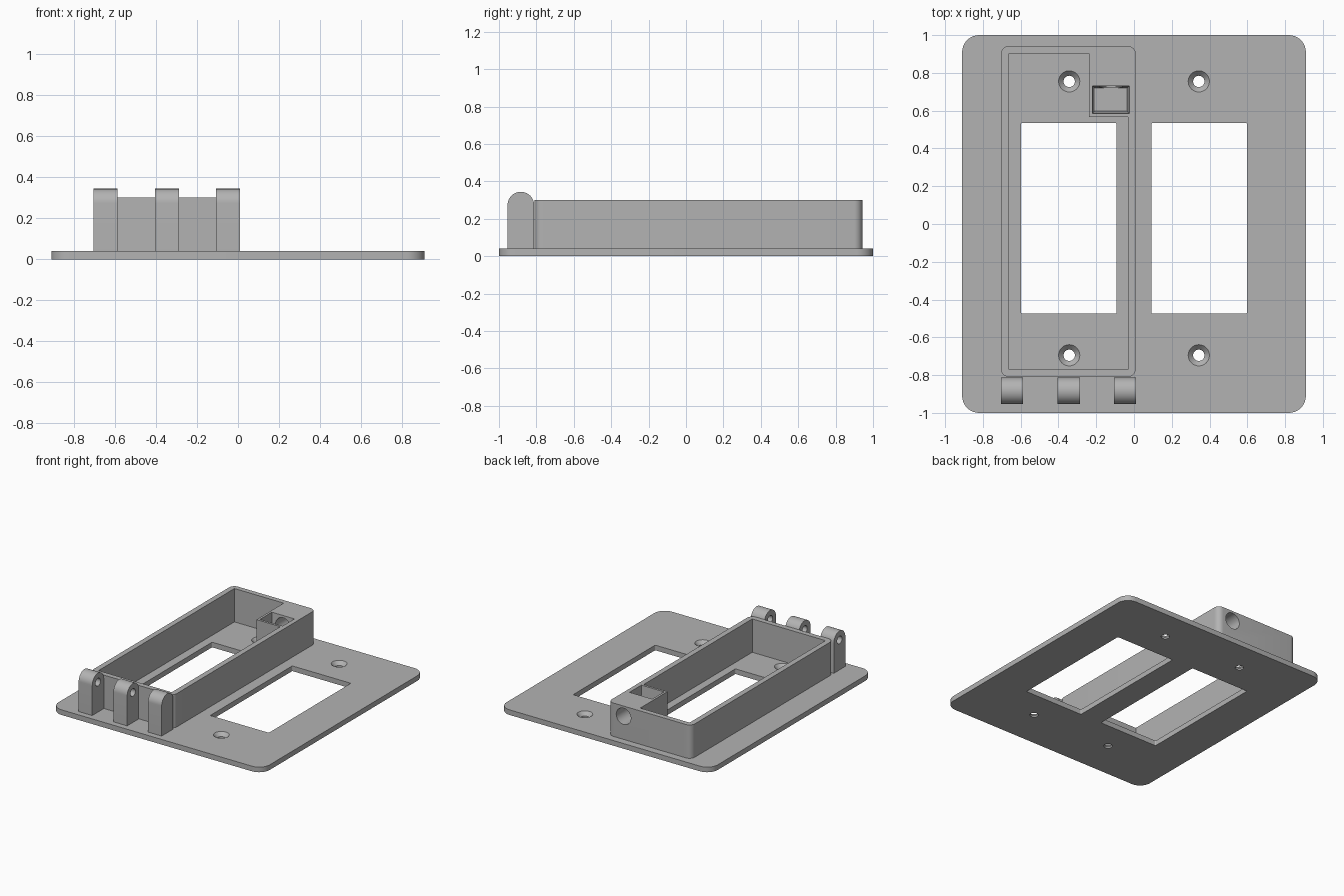
import bpy, bmesh, math
from mathutils import Matrix

cube = bpy.data.objects.get("Cube")
if cube:
    bpy.data.objects.remove(cube, do_unlink=True)

grey = bpy.data.materials.new("plain grey")
grey.use_nodes = True
grey.diffuse_color = (0.45, 0.45, 0.45, 1)
grey.node_tree.nodes["Principled BSDF"].inputs["Base Color"].default_value = grey.diffuse_color


def to_object(name, bm):
    bmesh.ops.recalc_face_normals(bm, faces=bm.faces)
    mesh = bpy.data.meshes.new(name)
    bm.to_mesh(mesh)
    bm.free()
    mesh.materials.append(grey)
    obj = bpy.data.objects.new(name, mesh)
    bpy.context.collection.objects.link(obj)
    return obj


def prism(name, points, z0, z1, radius=0.0):
    """Extrude an outline upward and round its vertical edges."""
    bm = bmesh.new()
    base = bm.faces.new([bm.verts.new((x, y, z0)) for x, y in points])
    top = bmesh.ops.extrude_face_region(bm, geom=[base])["geom"]
    for v in top:
        if isinstance(v, bmesh.types.BMVert):
            v.co.z = z1
    if radius:
        upright = [e for e in bm.edges if abs(e.verts[0].co.z - e.verts[1].co.z) > 1e-4]
        bmesh.ops.bevel(bm, geom=upright, offset=radius, segments=8, profile=0.5, affect='EDGES')
    return to_object(name, bm)


def box(name, x0, x1, y0, y1, z0, z1, radius=0.0):
    return prism(name, [(x0, y0), (x1, y0), (x1, y1), (x0, y1)], z0, z1, radius)


def cone(name, r0, r1, depth, centre, axis='Z', sides=40):
    bm = bmesh.new()
    turn = {'Z': Matrix(), 'X': Matrix.Rotation(math.pi / 2, 4, 'Y'),
            'Y': Matrix.Rotation(-math.pi / 2, 4, 'X')}[axis]
    bmesh.ops.create_cone(bm, cap_ends=True, segments=sides, radius1=r0, radius2=r1,
                          depth=depth, matrix=Matrix.Translation(centre) @ turn)
    return to_object(name, bm)


def cut(target, *cutters):
    for cutter in cutters:
        cutter.hide_render = True
        mod = target.modifiers.new("cut", 'BOOLEAN')
        mod.operation = 'DIFFERENCE'
        mod.solver = 'EXACT'
        mod.object = cutter
        bpy.context.view_layer.update()
        result = bpy.data.meshes.new_from_object(
            target.evaluated_get(bpy.context.evaluated_depsgraph_get()))
        target.modifiers.clear()
        target.data = result
        bpy.data.objects.remove(cutter, do_unlink=True)


THICK, RIM = 0.04, 0.30

# Wall plate with two openings and four countersunk screw holes
plate = box("wall_plate", -0.91, 0.91, -1, 1, 0, THICK, 0.09)
for side in (-1, 1):
    a, b = sorted((side * 0.093, side * 0.598))
    cut(plate, box("opening", a, b, -0.475, 0.535, -0.1, 0.1, 0.008))
    for y in (0.755, -0.695):
        cut(plate, cone("screw_hole", 0.03, 0.03, 0.2, (side * 0.343, y, 0)),
            cone("countersink", 0.026, 0.058, 0.034, (side * 0.343, y, 0.025)))

# Raised frame whose thick corner forms the lock block
frame = box("cover_frame", -0.705, 0.01, -0.81, 0.943, THICK, RIM, 0.045)
cavity = [(-0.663, -0.77), (-0.032, -0.77), (-0.032, 0.567),
          (-0.238, 0.567), (-0.238, 0.903), (-0.663, 0.903)]
cut(frame, prism("cavity", cavity, -0.1, 0.5))

# Lock pocket with a tapered mouth, and a round bore from the back
pocket = box("pocket", -0.22, -0.025, 0.585, 0.731, 0.14, RIM + 0.001)
for v in pocket.data.vertices:
    if v.co.z < RIM:
        v.co.x += 0.012 if v.co.x < -0.12 else -0.012
        v.co.y += 0.012 if v.co.y < 0.65 else -0.012
cut(frame, pocket, cone("bore", 0.063, 0.063, 0.4, (-0.122, 0.86, 0.22), 'Y'))

# Hinge knuckles with rounded tops; the pin bore is blind in the last one
HY, HZ, HR = -0.883, 0.273, 0.071
knuckles = []
for name, x0, x1 in (("hinge_knuckle_right", -0.705, -0.588),
                     ("hinge_knuckle_middle", -0.405, -0.287),
                     ("hinge_knuckle_left", -0.107, 0.01)):
    bm = bmesh.new()
    arc = [(HY + HR * math.cos(i * math.pi / 24), HZ + HR * math.sin(i * math.pi / 24))
           for i in range(25)]
    outline = [(HY - HR, THICK), (HY + HR, THICK)] + arc
    face = bm.faces.new([bm.verts.new((x0, y, z)) for y, z in outline])
    geom = bmesh.ops.extrude_face_region(bm, geom=[face])["geom"]
    bmesh.ops.translate(bm, vec=(x1 - x0, 0, 0),
                        verts=[g for g in geom if isinstance(g, bmesh.types.BMVert)])
    knuckle = to_object(name, bm)
    cut(knuckle, cone("pin_bore", 0.03, 0.03, 0.77, (-0.41, HY, HZ), 'X', 32))
    knuckles.append(knuckle)

# Smooth the rounded surfaces, keeping hard edges crisp
bpy.ops.object.select_all(action='DESELECT')
for obj in [plate, frame] + knuckles:
    obj.select_set(True)
bpy.context.view_layer.objects.active = plate
bpy.ops.object.shade_smooth_by_angle(angle=math.radians(30))
